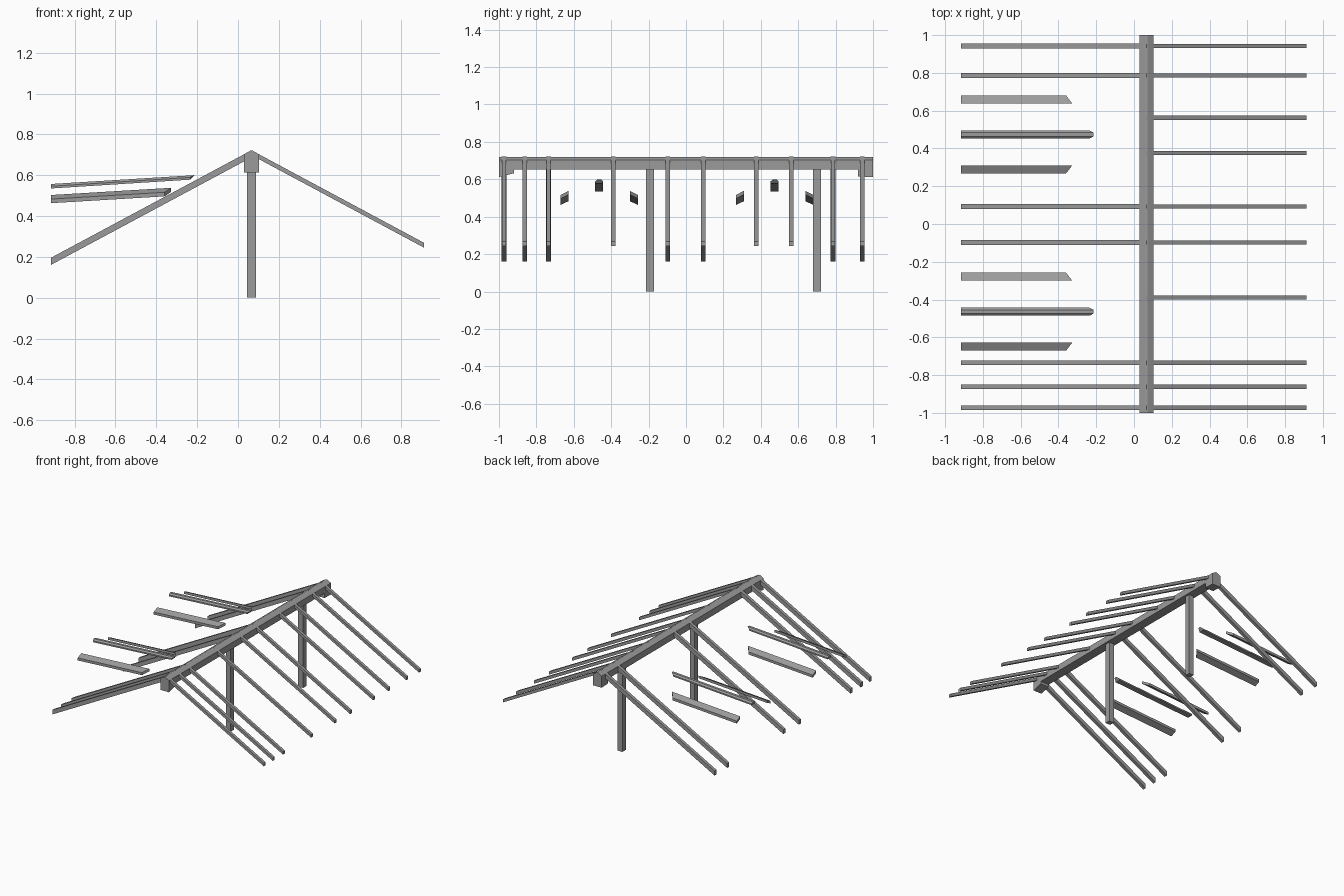
import bpy
import bmesh

cube = bpy.data.objects.get("Cube")
if cube:
    bpy.data.objects.remove(cube, do_unlink=True)

timber = bpy.data.materials.new("grey_timber")
timber.use_nodes = True
GREY = (0.33, 0.33, 0.33, 1)
timber.diffuse_color = GREY
timber.node_tree.nodes["Principled BSDF"].inputs["Base Color"].default_value = GREY


def loft(name, start, end):
    """Beam joining two matching cross-sections."""
    bm = bmesh.new()
    a = [bm.verts.new(p) for p in start]
    b = [bm.verts.new(p) for p in end]
    bm.faces.new(a)
    bm.faces.new(b[::-1])
    for i in range(len(a)):
        j = (i + 1) % len(a)
        bm.faces.new((a[i], b[i], b[j], a[j]))
    bmesh.ops.recalc_face_normals(bm, faces=bm.faces)
    mesh = bpy.data.meshes.new(name)
    bm.to_mesh(mesh)
    bm.free()
    mesh.materials.append(timber)
    obj = bpy.data.objects.new(name, mesh)
    bpy.context.collection.objects.link(obj)
    return obj


RIDGE_X, APEX, PITCH = 0.066, 0.722, 0.536
HALF = 0.037
SHOULDER = APEX - HALF * PITCH


def ridge_section(y, bottom):
    outline = [(-HALF, bottom), (HALF, bottom), (HALF, SHOULDER),
               (0.006, APEX - 0.002), (-0.006, APEX - 0.002), (-HALF, SHOULDER)]
    return [(RIDGE_X + x, y, z) for x, z in outline]


# Main ridge beam with deeper heads at both ends
loft("ridge_beam", ridge_section(-0.92, 0.652), ridge_section(0.92, 0.652))
for label, side in (("front", -1), ("back", 1)):
    loft(label + "_ridge_head", ridge_section(side * 0.92, 0.632 if side < 0 else 0.615),
         ridge_section(side, 0.612))

# Posts under the ridge
for label, y in (("front", -0.193), ("back", 0.7)):
    h = 0.021
    square = [(RIDGE_X - h, y - h), (RIDGE_X + h, y - h),
              (RIDGE_X + h, y + h), (RIDGE_X - h, y + h)]
    loft(label + "_post", [(x, v, 0) for x, v in square], [(x, v, 0.66) for x, v in square])


def rafter(name, y, end_x, depth, half):
    def section(x):
        top = APEX - abs(x - RIDGE_X) * PITCH
        return [(x, y - half, top - depth), (x, y + half, top - depth),
                (x, y + half, top), (x, y - half, top)]
    loft(name, section(RIDGE_X), section(end_x))


# Sloping rafters: full pairs, then extra ones on the left slope only
pairs = [-0.973, -0.862, -0.735, -0.098, 0.093, 0.786, 0.942]
singles = [-0.389, 0.376, 0.563]
for y in pairs:
    rafter("right_rafter", y, -0.915, 0.035, 0.0125)
for y in pairs + singles:
    rafter("left_rafter", y, 0.912, 0.024, 0.0115)

# Two dormer frames: a ridge and two tilted side beams each
W = 0.0215
LEFT_END = -0.915
for label, y in (("front", -0.464), ("back", 0.474)):
    # (across, height above underside, set-back of the tip)
    outline = [(-W, 0, 0.022), (W, 0, 0.022), (W, 0.011, 0.022),
               (0.01, 0.022, 0), (-0.01, 0.022, 0), (-W, 0.011, 0.022)]
    loft(label + "_dormer_ridge",
         [(LEFT_END, y + a, 0.535 + h) for a, h, s in outline],
         [(-0.214 - s, y + a, 0.578 + h) for a, h, s in outline])
    for side in (-1, 1):
        inner, outer = y + side * 0.164, y + side * 0.207
        corners = [(outer, 0.463, -0.36), (inner, 0.483, -0.327),
                   (inner, 0.503, -0.327), (outer, 0.483, -0.36)]
        loft(label + "_dormer_side_beam",
             [(LEFT_END, v, z) for v, z, x in corners],
             [(x, v, z + (x - LEFT_END) * 0.06) for v, z, x in corners])
